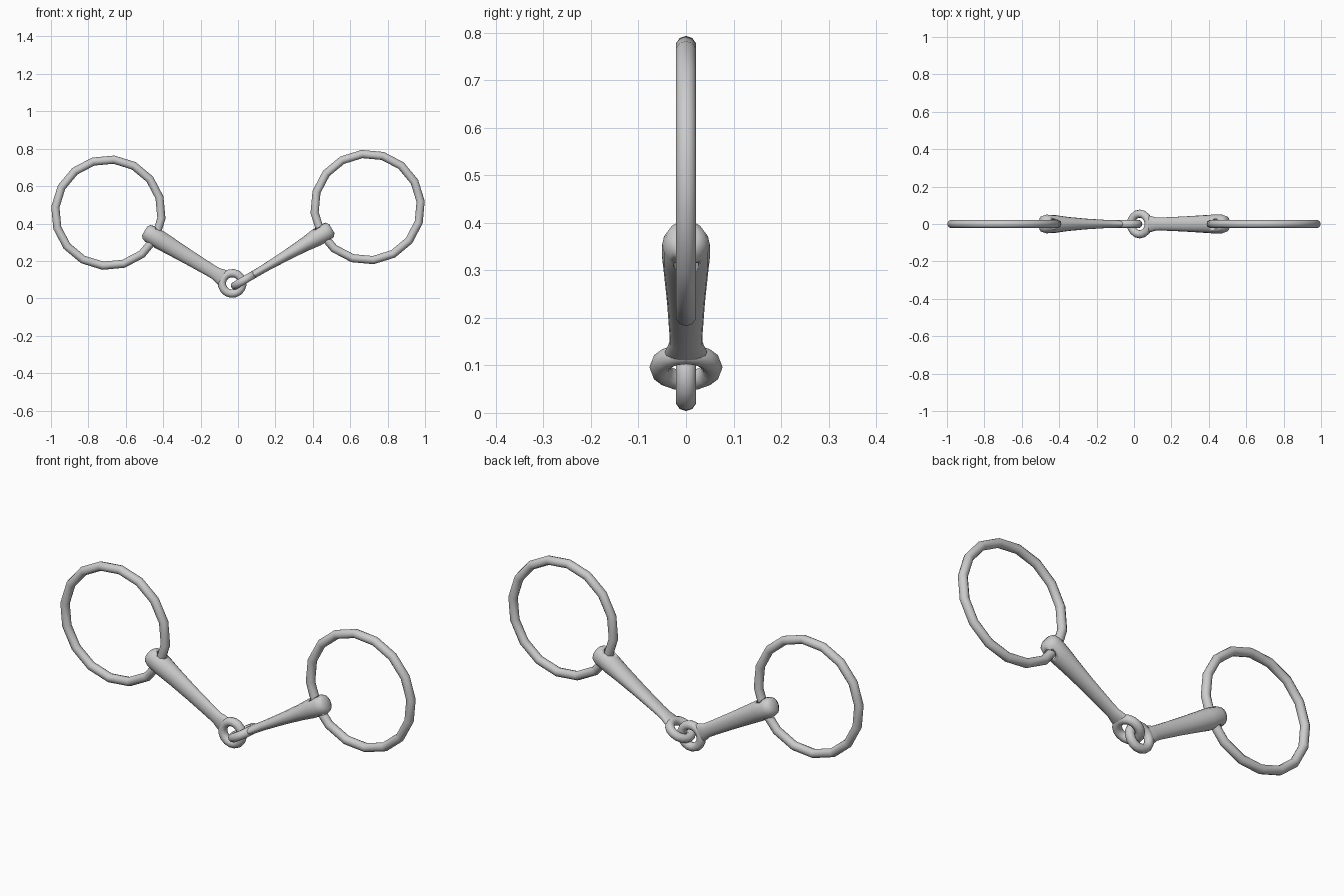
import bpy, bmesh, math
from mathutils import Matrix, Vector

if "Cube" in bpy.data.objects:
    bpy.data.objects.remove(bpy.data.objects["Cube"])

TUBE = 0.022


def finish(bm, name, matrix, angle=60):
    bmesh.ops.recalc_face_normals(bm, faces=bm.faces[:])
    me = bpy.data.meshes.new(name)
    bm.to_mesh(me)
    bm.free()
    ob = bpy.data.objects.new(name, me)
    ob.matrix_world = matrix
    bpy.context.collection.objects.link(ob)
    bpy.ops.object.select_all(action='DESELECT')
    ob.select_set(True)
    bpy.context.view_layer.objects.active = ob
    bpy.ops.object.shade_smooth_by_angle(angle=math.radians(angle))
    return ob


def bridge(bm, loops, closed):
    n = len(loops[0])
    for i in range(len(loops) if closed else len(loops) - 1):
        a, b = loops[i], loops[(i + 1) % len(loops)]
        for j in range(n):
            k = (j + 1) % n
            bm.faces.new((a[j], a[k], b[k], b[j]))


def torus(bm, major, minor, seg, sides, phase=0.0):
    loops = []
    for i in range(seg):
        t = phase + math.tau * i / seg
        loops.append([bm.verts.new(((major + minor * math.cos(p)) * math.cos(t),
                                    (major + minor * math.cos(p)) * math.sin(t),
                                    minor * math.sin(p)))
                      for p in (math.tau * j / sides for j in range(sides))])
    bridge(bm, loops, True)


# Upright frame: local x -> world x, local y -> world z
UPRIGHT = Matrix.Rotation(math.pi / 2, 4, 'X')

# distance from eye, half width in eye plane, half thickness
SECTIONS = [(0.048, 0.046, 0.018), (0.07, 0.043, 0.021), (0.10, 0.035, 0.021),
            (0.14, 0.035, 0.022), (0.27, 0.040, 0.029), (0.38, 0.046, 0.038),
            (0.45, 0.050, 0.047), (0.51, 0.050, 0.050), (0.535, 0.042, 0.043),
            (0.546, 0.026, 0.027)]


def mouthpiece(side, eye, angle, roll, ring_centre):
    # Tapered bar with a rounded outer end
    bm = bmesh.new()
    loops = [[bm.verts.new((u, a * math.cos(p), b * math.sin(p)))
              for p in (math.tau * j / 16 for j in range(16))]
             for u, a, b in SECTIONS]
    bridge(bm, loops, False)
    bm.faces.new(loops[0])
    bm.faces.new(loops[-1])
    place = (Matrix.Translation(eye) @ UPRIGHT @ Matrix.Rotation(angle, 4, 'Z')
             @ Matrix.Rotation(roll, 4, 'X'))
    bar = finish(bm, side + "_mouthpiece_bar", place)

    # Linking eye
    bm = bmesh.new()
    torus(bm, 0.055, TUBE, 16, 10)
    finish(bm, side + "_link_eye", place)

    # Loose cheek ring
    bm = bmesh.new()
    phase = math.radians(16.5 if side == "left" else 6)
    torus(bm, 0.285, TUBE, 16, 10, phase)
    ring_place = Matrix.Translation(ring_centre) @ UPRIGHT
    finish(bm, side + "_cheek_ring", ring_place)

    # Ring hole through the bar end
    bm = bmesh.new()
    torus(bm, 0.285, 0.027, 16, 10, phase)
    cutter = finish(bm, side + "_hole_cutter", ring_place)
    cutter.hide_render = True
    cutter.hide_set(True)
    mod = bar.modifiers.new("ring_hole", 'BOOLEAN')
    mod.object = cutter
    mod.solver = 'EXACT'


mouthpiece("left", Vector((-0.031, 0, 0.08)), math.radians(180 - 31), 0,
           Vector((-0.693, 0, 0.458)))
mouthpiece("right", Vector((0.031, 0, 0.096)), math.radians(30.5), math.pi / 2,
           Vector((0.693, 0, 0.488)))
